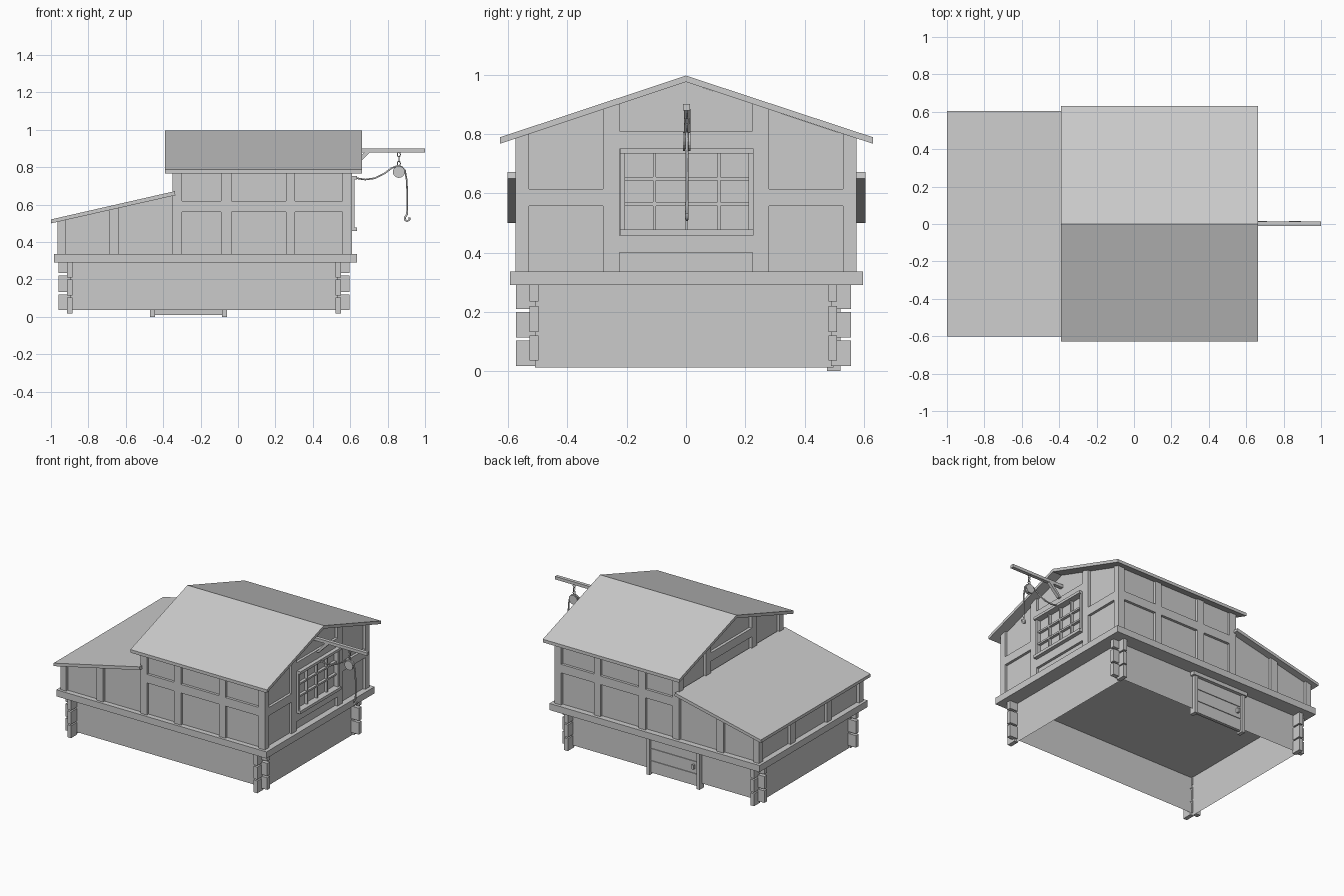
import bpy, bmesh, math
from mathutils import Vector

if "Cube" in bpy.data.objects:
    bpy.data.objects.remove(bpy.data.objects["Cube"])

grey = bpy.data.materials.new("plain grey")
grey.diffuse_color = (0.6, 0.6, 0.6, 1)
grey.use_nodes = True
grey.node_tree.nodes["Principled BSDF"].inputs["Base Color"].default_value = grey.diffuse_color


def finish(name, bm):
    bmesh.ops.recalc_face_normals(bm, faces=bm.faces)
    me = bpy.data.meshes.new(name)
    bm.to_mesh(me)
    bm.free()
    me.materials.append(grey)
    ob = bpy.data.objects.new(name, me)
    bpy.context.collection.objects.link(ob)
    return ob


def prism(name, pts, axis, lo, hi):
    """Extrude a profile along x (points are y,z) or along y (points are x,z)."""
    bm = bmesh.new()
    vs = [bm.verts.new((lo, a, b) if axis == 'x' else (a, lo, b)) for a, b in pts]
    f = bm.faces.new(vs)
    ext = bmesh.ops.extrude_face_region(bm, geom=[f])
    d = hi - lo
    bmesh.ops.translate(bm, vec=(d, 0, 0) if axis == 'x' else (0, d, 0),
                        verts=[v for v in ext['geom'] if isinstance(v, bmesh.types.BMVert)])
    return finish(name, bm)


def box(name, x0, x1, y0, y1, z0, z1):
    return prism(name, [(x0, z0), (x1, z0), (x1, z1), (x0, z1)], 'y', y0, y1)


def tube(name, pts, r):
    cu = bpy.data.curves.new(name, 'CURVE')
    cu.dimensions = '3D'
    cu.bevel_depth = r
    cu.bevel_resolution = 1
    cu.use_fill_caps = True
    sp = cu.splines.new('POLY')
    sp.points.add(len(pts) - 1)
    for p, c in zip(sp.points, pts):
        p.co = (*c, 1)
    cu.materials.append(grey)
    ob = bpy.data.objects.new(name, cu)
    bpy.context.collection.objects.link(ob)


def gable_z(y):          # underside of main roof
    return 0.976 - 0.332 * abs(y)


def shed_z(x):           # underside of lean-to roof
    return 0.50 + 0.2256 * (x + 1)


# Lower walls: open sheets, no bottom
bm = bmesh.new()
X0, X1, Y0, Y1, T = -0.90, 0.535, -0.51, 0.497, 0.30
for (ax, ay), (bx, by), z in [((X0, Y0), (X1, Y0), .036), ((X1, Y0), (X1, Y1), .013),
                              ((X1, Y1), (X0, Y1), .036), ((X0, Y1), (X0, Y0), .013)]:
    bm.faces.new([bm.verts.new(c) for c in ((ax, ay, z), (bx, by, z), (bx, by, T), (ax, ay, T))])
bmesh.ops.remove_doubles(bm, verts=bm.verts, dist=0.0001)
finish("lower_walls", bm)

# Crossed log ends at the four corners
for cx, sx in ((-0.901, -1), (0.535, 1)):
    for cy, sy in ((-0.513, -1), (0.495, 1)):
        for z0, z1 in ((.036, .12), (.132, .22), (.235, .295)):
            a, b = sorted((cx - sx * .005, cx + sx * .06))
            box("side_log_end", a, b, cy - .015, cy + .015, z0, z1)
        for z0, z1 in ((.018, .104), (.113, .20), (.21, .295)):
            a, b = sorted((cy - sy * .005, cy + sy * .061))
            box("front_log_end", cx - .013, cx + .016, a, b, z0, z1)

# Floor platform
box("floor_platform", -0.985, 0.635, -0.593, 0.597, 0.29, 0.336)

# Back door: planks, posts, lintel, handle
for i in range(3):
    box("door_plank", -0.45, -0.08, 0.495, 0.507, 0.015 + i * .085, 0.095 + i * .085)
box("door_back", -0.45, -0.08, 0.49, 0.502, 0.01, 0.28)
for x in (-0.47, -0.085):
    box("door_post", x, x + .025, 0.475, 0.522, 0.0, 0.29)
box("door_lintel", -0.485, -0.045, 0.49, 0.53, 0.265, 0.29)
box("door_handle", -0.425, -0.41, 0.505, 0.525, 0.13, 0.16)

# Main house core
prism("house_walls", [(-.557, .33), (.557, .33), (.557, gable_z(.557)), (0, .976), (-.557, gable_z(.557))],
      'x', -0.33, 0.592)

# Timber framing on front and back
for s in (-1, 1):
    a, b = sorted((s * .55, s * .575))
    for x0, x1 in ((-.35, -.30), (-.09, -.036), (.257, .306), (.56, .61)):
        box("wall_post", x0, x1, a, b, .33, gable_z(.575))
    for x0, x1 in ((-.30, -.09), (-.036, .257), (.306, .56)):
        box("wall_rail", x0, x1, a, b, .56, .62)
    for x0, x1 in ((-.965, -.922), (-.69, -.637)):
        prism("leanto_post", [(x0, .33), (x1, .33), (x1, shed_z(x1)), (x0, shed_z(x0))], 'y', a, b)

# Gable timbers on both ends
for x0, x1 in ((.585, .61), (-.35, -.325)):
    for s in (-1, 1):
        for y0, y1 in ((.225, .28), (.53, .575)):
            prism("gable_post", [(s * y0, .33), (s * y1, .33), (s * y1, gable_z(y1)), (s * y0, gable_z(y0))],
                  'x', x0, x1)
        a, b = sorted((s * .28, s * .53))
        box("gable_rail", x0, x1, a, b, .557, .615)
    box("gable_top_rail", x0, x1, -.225, .225, .75, .81)
    box("gable_low_rail", x0, x1, -.225, .225, .40, .458)

# Window with a 4 by 3 grid of bars
W0, W1, WZ0, WZ1 = -.222, .227, .458, .752
box("window_head", .59, .637, W0, W1, .734, WZ1)
box("window_sill", .59, .637, W0, W1, WZ0, .478)
for y in (W0, W1 - .016):
    box("window_jamb", .59, .622, y, y + .016, .478, .734)
for i in (1, 2, 3):
    y = W0 + .008 + i * (W1 - W0 - .016) / 4
    box("window_bar", .59, .612, y - .005, y + .005, .478, .734)
for z in (.564, .649):
    box("window_crossbar", .59, .611, W0, W1, z - .006, z + .006)

# Main roof
prism("main_roof", [(-.628, .767), (0, .976), (.631, .767), (.631, .789), (0, .997), (-.628, .789)],
      'x', -0.39, 0.662)

# Lean-to core, end posts and roof
prism("leanto_walls", [(-.945, .33), (-.33, .33), (-.33, shed_z(-.33)), (-.945, shed_z(-.945))],
      'y', -.557, .557)
for y0, y1 in ((-.575, -.53), (-.225, -.175), (.175, .225), (.53, .575)):
    box("leanto_end_post", -.965, -.94, y0, y1, .33, shed_z(-.965))
prism("leanto_roof", [(-1, .50), (-.335, .65), (-.338, .672), (-1, .521)], 'y', -.602, .605)

# Hoist beam and brace
box("hoist_beam", .55, 1.0, -.01, .014, .88, .901)
prism("hoist_brace", [(.605, .80), (.625, .80), (.71, .885), (.68, .885)], 'y', -.006, .016)

# Chain links, alternating direction
HX, HY = .86, .003
for i in range(3):
    z = .868 - i * .024
    pts = []
    for k in range(9):
        t = k * math.tau / 8
        u = .008 * math.cos(t)
        pts.append((HX + (u if i % 2 == 0 else 0), HY + (0 if i % 2 == 0 else u), z + .014 * math.sin(t)))
    tube("chain_link", pts, .003)

# Pulley wheel with side cheeks
wheel = [(HX + .032 * math.cos(k * math.tau / 16), .775 + .032 * math.sin(k * math.tau / 16)) for k in range(16)]
for y0, y1 in ((-.010, -.003), (.009, .016)):
    prism("pulley_cheek", wheel, 'y', y0, y1)
prism("pulley_core", [(HX + (x - HX) * .8, .775 + (z - .775) * .8) for x, z in wheel], 'y', -.004, .01)

# Rope and hook
tube("rope", [(x, HY, z) for x, z in ((.60, .752), (.63, .742), (.68, .734), (.73, .741), (.78, .765),
      (.82, .795), (.85, .806), (.875, .803), (.893, .782), (.902, .73), (.905, .66), (.904, .56))], .005)
tube("hook", [(x, HY, z) for x, z in ((.905, .57), (.904, .548), (.892, .532), (.893, .519),
      (.904, .512), (.916, .518), (.918, .532))], .006)
